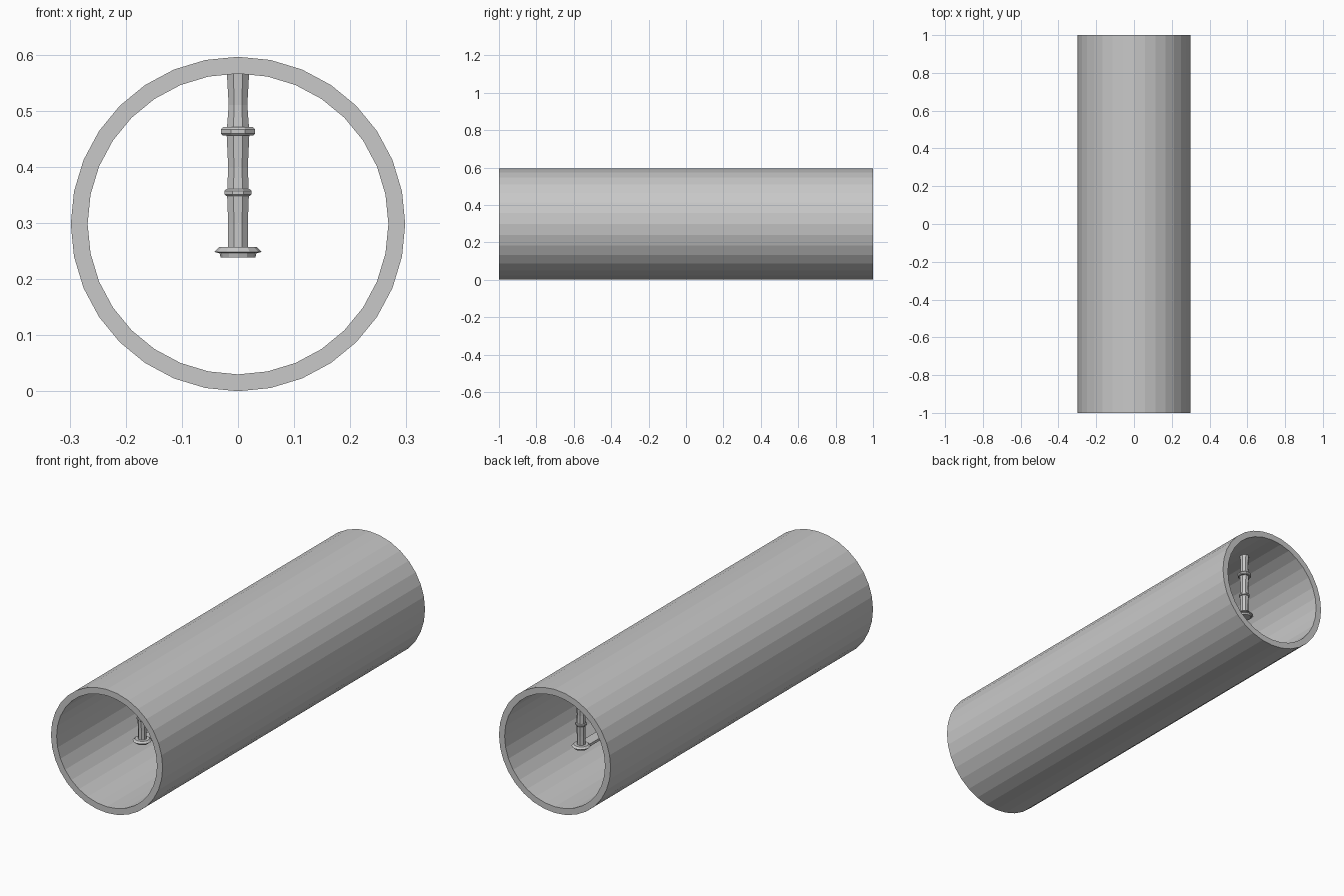
import bpy, bmesh, math
from mathutils import Matrix

cube = bpy.data.objects.get("Cube")
if cube:
    bpy.data.objects.remove(cube, do_unlink=True)

grey = bpy.data.materials.new("plain grey")
grey.use_nodes = True
colour = (0.58, 0.58, 0.58, 1)
grey.diffuse_color = colour
grey.node_tree.nodes["Principled BSDF"].inputs["Base Color"].default_value = colour


def finish(name, bm):
    bmesh.ops.recalc_face_normals(bm, faces=bm.faces)
    mesh = bpy.data.meshes.new(name)
    bm.to_mesh(mesh)
    bm.free()
    mesh.materials.append(grey)
    obj = bpy.data.objects.new(name, mesh)
    bpy.context.collection.objects.link(obj)
    return obj


def lathe(name, profile, sides, turn=0, closed=False, matrix=Matrix()):
    """Turn a (radius, height) profile about z; cap it or join its ends."""
    bm = bmesh.new()
    rings = []
    for r, h in profile:
        angles = [turn + math.tau * i / sides for i in range(sides)]
        rings.append([bm.verts.new((r * math.cos(a), r * math.sin(a), h)) for a in angles])
    pairs = list(zip(rings, rings[1:]))
    if closed:
        pairs.append((rings[-1], rings[0]))
    else:
        bm.faces.new(rings[0])
        bm.faces.new(rings[-1])
    for a, b in pairs:
        for i in range(sides):
            j = (i + 1) % sides
            bm.faces.new((a[i], a[j], b[j], b[i]))
    bm.transform(matrix)
    return finish(name, bm)


def collar(name, y, z, radius, height):
    h, c = height / 2, height / 4
    rim = [(radius - c, -h), (radius, -h + c), (radius, h - c), (radius - c, h)]
    lathe(name, rim, 8, math.pi / 8, matrix=Matrix.Translation((0, y, z)))


# Faceted outer tube, lying along y
lay_down = Matrix.Translation((0, 0, 0.298)) @ Matrix.Rotation(math.pi / 2, 4, 'X')
lathe("outer_tube", [(0.298, -1), (0.298, 1), (0.268, 1), (0.268, -1)], 32,
      closed=True, matrix=lay_down)

# Hanging posts with collars and a flared foot
shaft = [(0.019, 0.25), (0.019, 0.30), (0.021, 0.35), (0.019, 0.40),
         (0.022, 0.46), (0.018, 0.51), (0.022, 0.575)]
foot = [(0.031, 0.238), (0.033, 0.246), (0.042, 0.248), (0.033, 0.257)]
for label, y in (("front", -0.73), ("back", 0.80)):
    place = Matrix.Translation((0, y, 0))
    lathe(label + "_post", shaft, 8, math.pi / 8, matrix=place)
    lathe(label + "_foot", foot, 12, matrix=place)
    collar(label + "_upper_collar", y, 0.463, 0.033, 0.015)
    collar(label + "_lower_collar", y, 0.354, 0.026, 0.012)

# Flat rail joining the two feet
bm = bmesh.new()
bmesh.ops.create_cube(bm, size=1, matrix=Matrix.Translation((0, 0.035, 0.245))
                      @ Matrix.Diagonal((0.05, 1.53, 0.012, 1)))
finish("hanging_rail", bm)
